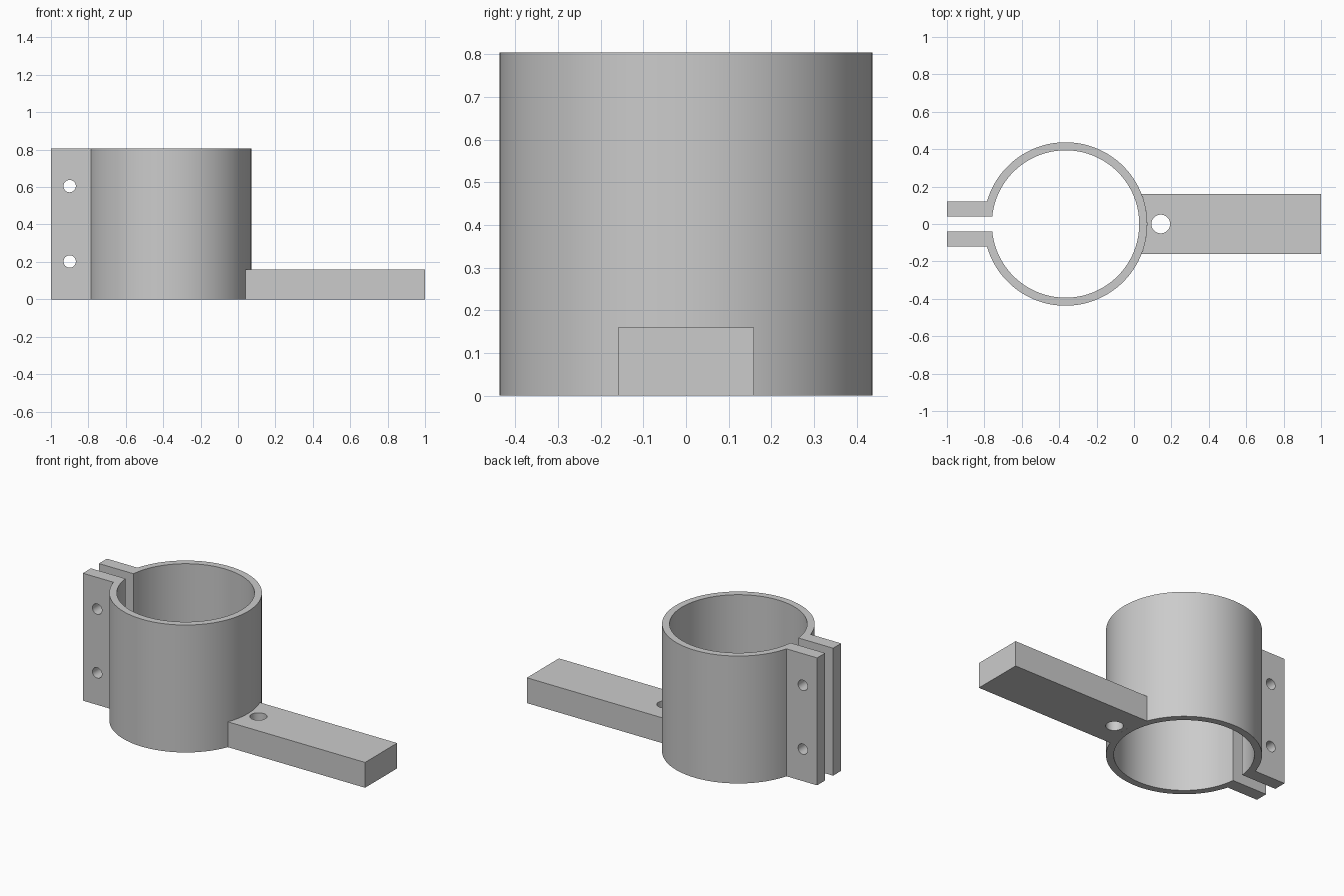
import bpy
import bmesh
from math import asin, cos, pi, radians, sin

default_cube = bpy.data.objects.get("Cube")
if default_cube:
    bpy.data.objects.remove(default_cube, do_unlink=True)

CENTRE_X = -0.366
OUTER, INNER = 0.437, 0.394
HEIGHT, ARM_HEIGHT = 0.805, 0.16
GAP, FLANGE, ARM = 0.04, 0.12, 0.16     # half widths along y

grey = bpy.data.materials.new("plain grey")
grey.use_nodes = True
grey.diffuse_color = (0.6, 0.6, 0.6, 1)
grey.node_tree.nodes["Principled BSDF"].inputs["Base Color"].default_value = grey.diffuse_color


def arc(radius, start, end, steps):
    """Points on a circle about the clamp axis."""
    angles = [start + (end - start) * i / steps for i in range(steps + 1)]
    return [(CENTRE_X + radius * cos(a), radius * sin(a)) for a in angles]


def extrude(name, outline, height):
    """Solid standing on the ground from a flat outline."""
    bm = bmesh.new()
    base = bm.faces.new([bm.verts.new((x, y, 0)) for x, y in outline])
    top = bmesh.ops.extrude_face_region(bm, geom=[base])["geom"]
    verts = [v for v in top if isinstance(v, bmesh.types.BMVert)]
    bmesh.ops.translate(bm, verts=verts, vec=(0, 0, height))
    bmesh.ops.recalc_face_normals(bm, faces=bm.faces)
    mesh = bpy.data.meshes.new(name)
    bm.to_mesh(mesh)
    bm.free()
    mesh.materials.append(grey)
    obj = bpy.data.objects.new(name, mesh)
    bpy.context.collection.objects.link(obj)
    return obj


def select(obj):
    bpy.ops.object.select_all(action="DESELECT")
    obj.select_set(True)
    bpy.context.view_layer.objects.active = obj


def drill(obj, location, radius, rotation=(0, 0, 0)):
    """Cut a round through hole."""
    bpy.ops.mesh.primitive_cylinder_add(vertices=32, radius=radius, depth=0.6,
                                        location=location, rotation=rotation)
    cutter = bpy.context.object
    cutter.name = "hole_cutter"
    cutter.hide_render = True
    cutter.data.materials.append(grey)
    mod = obj.modifiers.new("hole", "BOOLEAN")
    mod.operation = "DIFFERENCE"
    mod.solver = "EXACT"
    mod.object = cutter
    select(obj)
    bpy.ops.object.modifier_apply(modifier=mod.name)
    bpy.data.objects.remove(cutter, do_unlink=True)


# Split ring clamp with two bolt flanges
outer_end = pi - asin(FLANGE / OUTER)
inner_end = pi - asin(GAP / INNER)
clamp = extrude("split_clamp",
                arc(OUTER, -outer_end, outer_end, 96)
                + [(-1, FLANGE), (-1, GAP)]
                + arc(INNER, inner_end, -inner_end, 96)
                + [(-1, -GAP), (-1, -FLANGE)], HEIGHT)
for z in (0.202, 0.605):
    drill(clamp, (-0.9, 0, z), 0.033, (pi / 2, 0, 0))

# Flat arm whose inner end follows the ring
arm_end = asin(ARM / OUTER)
arm = extrude("mounting_arm",
              arc(OUTER, arm_end, -arm_end, 16) + [(1, -ARM), (1, ARM)],
              ARM_HEIGHT)
drill(arm, (0.143, 0, ARM_HEIGHT / 2), 0.05)

for part in (clamp, arm):
    select(part)
    bpy.ops.object.shade_smooth_by_angle(angle=radians(30))
